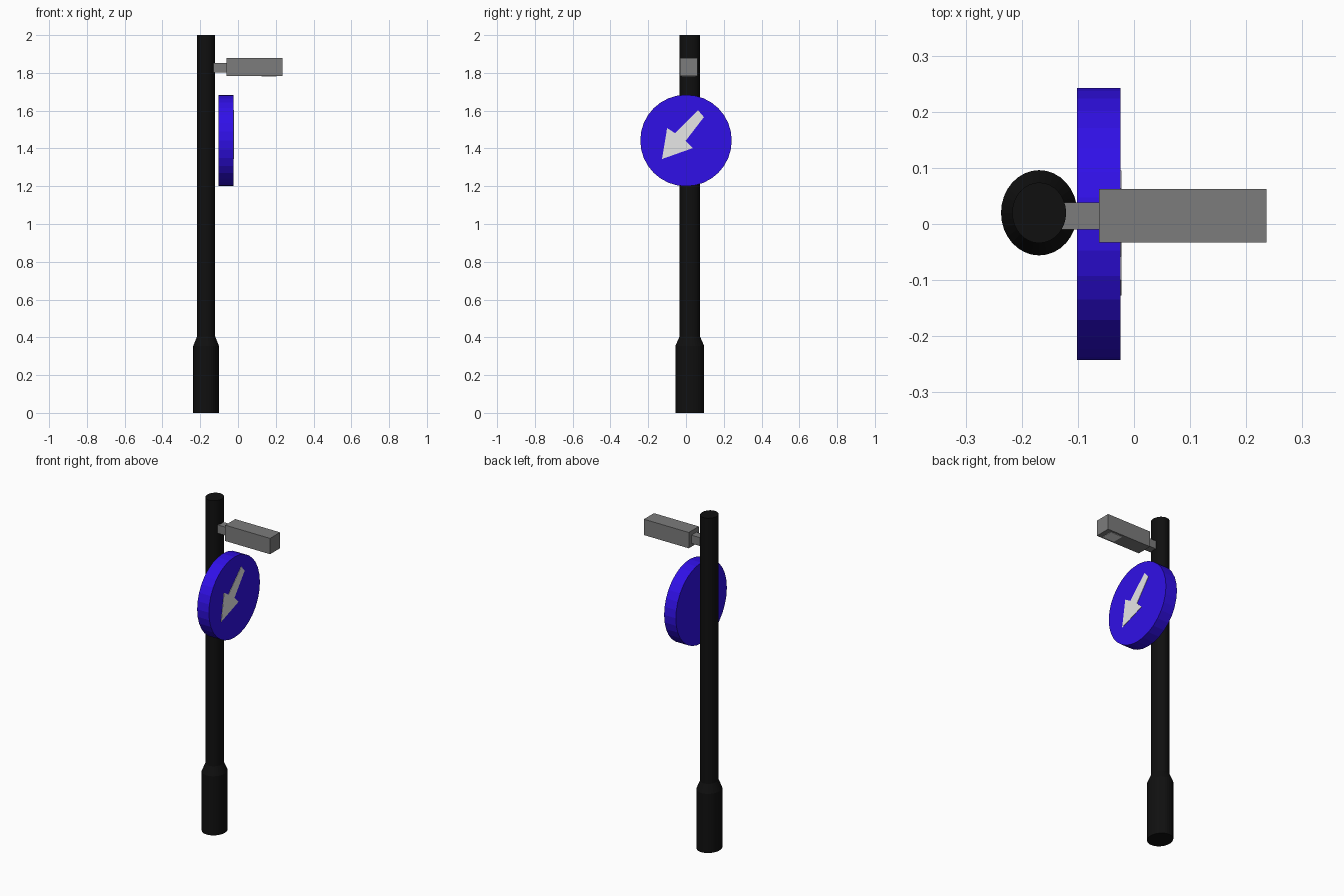
import bpy, bmesh, math

if "Cube" in bpy.data.objects:
    bpy.data.objects.remove(bpy.data.objects["Cube"], do_unlink=True)


def make_material(name, colour):
    mat = bpy.data.materials.new(name)
    mat.use_nodes = True
    mat.diffuse_color = (*colour, 1)
    mat.node_tree.nodes["Principled BSDF"].inputs["Base Color"].default_value = (*colour, 1)
    return mat


black = make_material("black paint", (0.005, 0.005, 0.005))
blue = make_material("sign blue", (0.03, 0.005, 0.8))
grey = make_material("housing grey", (0.2, 0.2, 0.2))
white = make_material("white", (0.8, 0.8, 0.8))


def finish(name, bm, mat):
    bmesh.ops.recalc_face_normals(bm, faces=bm.faces)
    mesh = bpy.data.meshes.new(name)
    bm.to_mesh(mesh)
    bm.free()
    mesh.materials.append(mat)
    obj = bpy.data.objects.new(name, mesh)
    bpy.context.collection.objects.link(obj)
    return obj


def loft(name, rings, mat):
    """Skin a list of equal-length point rings and cap both ends."""
    bm = bmesh.new()
    loops = [[bm.verts.new(p) for p in ring] for ring in rings]
    count = len(loops[0])
    for a, b in zip(loops, loops[1:]):
        for i in range(count):
            j = (i + 1) % count
            bm.faces.new((a[i], a[j], b[j], b[i]))
    bm.faces.new(loops[0])
    bm.faces.new(loops[-1])
    return finish(name, bm, mat)


def box(name, low, high, mat):
    (x0, y0, z0), (x1, y1, z1) = low, high
    corners = ((x0, y0), (x1, y0), (x1, y1), (x0, y1))
    return loft(name, [[(x, y, z) for x, y in corners] for z in (z0, z1)], mat)


def circle(rx, ry, sides=32):
    angles = [math.tau * i / sides for i in range(sides)]
    return [(rx * math.cos(a), ry * math.sin(a)) for a in angles]


# Post with a wider, tapered foot
post_profile = ((0.068, 0.076, 0), (0.068, 0.076, 0.355),
                (0.048, 0.054, 0.405), (0.048, 0.054, 2))
loft("post", [[(x - 0.169, y + 0.02, z) for x, y in circle(rx, ry)]
              for rx, ry, z in post_profile], black)

# Round sign facing +x
loft("sign_disc", [[(x, y, z + 1.442) for y, z in circle(0.242, 0.242)]
                   for x in (-0.102, -0.024)], blue)

# Arrow plate on the sign
arrow = ((-0.127, 1.344), (0.037, 1.402), (-0.002, 1.44), (0.095, 1.566),
         (0.063, 1.603), (-0.058, 1.481), (-0.1, 1.508))
loft("sign_arrow", [[(x, y, z) for y, z in arrow] for x in (-0.026, -0.022)], white)

# Lamp with its arm and underside lens
box("lamp_arm", (-0.135, -0.01, 1.803), (-0.06, 0.038, 1.853), grey)
box("lamp_housing", (-0.062, -0.033, 1.783), (0.236, 0.062, 1.878), grey)
box("lamp_lens", (0.125, -0.02, 1.781), (0.205, 0.049, 1.786), white)
